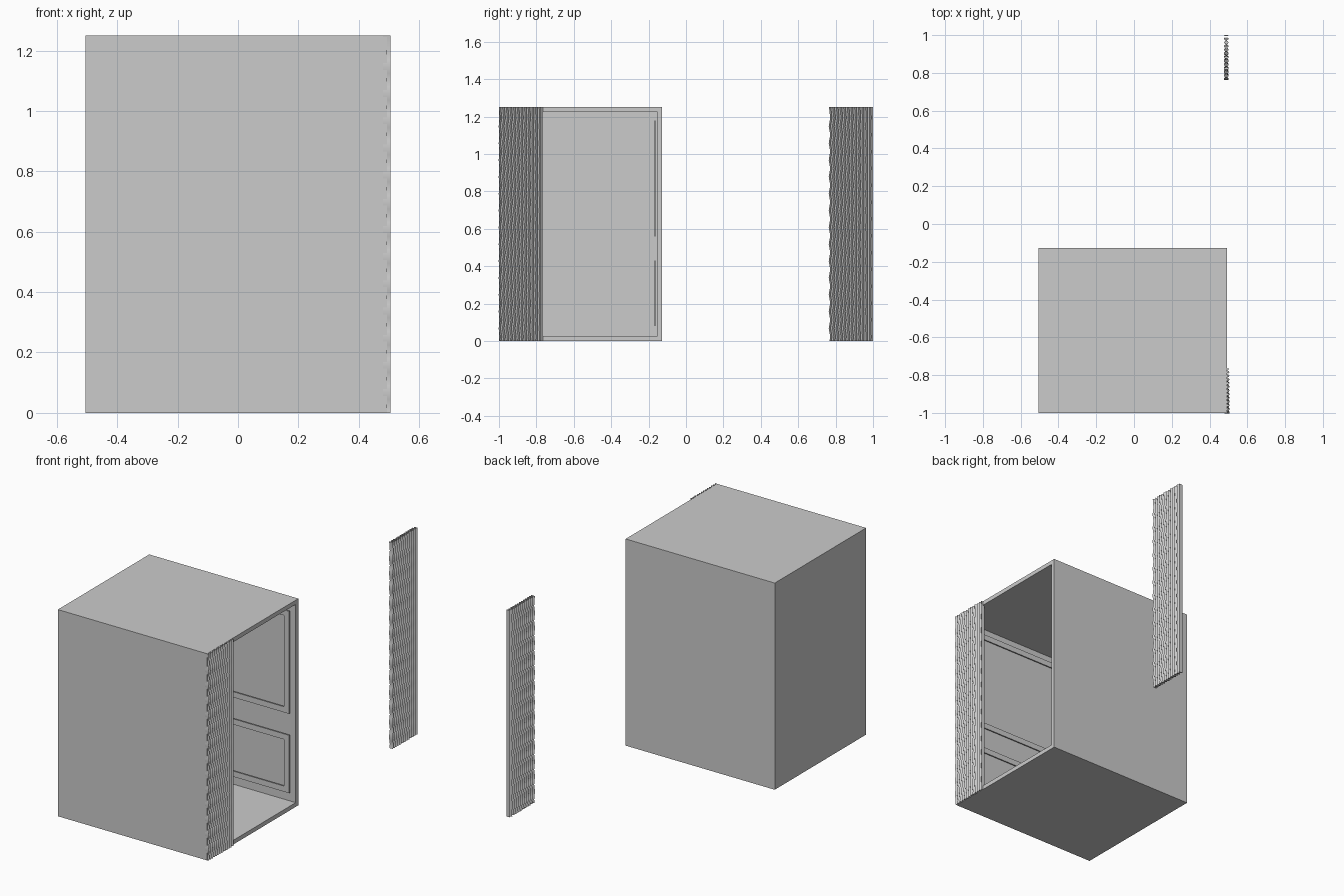
import bpy, bmesh, math

if "Cube" in bpy.data.objects:
    bpy.data.objects.remove(bpy.data.objects["Cube"])

X0, X1 = -0.505, 0.493      # cabin depth, open on +x
Y0, Y1 = -1.0, -0.127       # cabin width
H, WALL = 1.25, 0.036


def mesh_object(name, bm):
    bmesh.ops.recalc_face_normals(bm, faces=bm.faces)
    mesh = bpy.data.meshes.new(name)
    bm.to_mesh(mesh)
    bm.free()
    obj = bpy.data.objects.new(name, mesh)
    bpy.context.collection.objects.link(obj)
    return obj


def add_box(bm, x0, x1, y0, y1, z0, z1):
    v = bmesh.ops.create_cube(bm, size=1)["verts"]
    bmesh.ops.scale(bm, verts=v, vec=(x1 - x0, y1 - y0, z1 - z0))
    bmesh.ops.translate(bm, verts=v, vec=((x0 + x1) / 2, (y0 + y1) / 2, (z0 + z1) / 2))


# Hollow cabin: inset the open side and push it inwards
bm = bmesh.new()
add_box(bm, X0, X1, Y0, Y1, 0, H)
bm.normal_update()
side = max(bm.faces, key=lambda f: f.calc_center_median().x)
bmesh.ops.inset_region(bm, faces=[side], thickness=WALL)
result = bmesh.ops.extrude_discrete_faces(bm, faces=[side])
bmesh.ops.translate(bm, verts=result["faces"][0].verts, vec=(-(X1 - X0 - WALL), 0, 0))
mesh_object("cabin_shell", bm)


# Raised rectangular mouldings on the inner side walls
def moulding(name, y_wall, inward, z0, z1):
    x0, x1, w, t = X0 + WALL + 0.033, X1 - 0.033, 0.034, 0.006
    ya, yb = sorted((y_wall - inward * 0.001, y_wall + inward * t))
    bm = bmesh.new()
    add_box(bm, x0, x1, ya, yb, z0, z0 + w)
    add_box(bm, x0, x1, ya, yb, z1 - w, z1)
    add_box(bm, x0, x0 + w, ya, yb, z0 + w, z1 - w)
    add_box(bm, x1 - w, x1, ya, yb, z0 + w, z1 - w)
    mesh_object(name, bm)


for wall, y, inward in (("back", Y1 - WALL, -1), ("front", Y0 + WALL, 1)):
    moulding(wall + "_upper_moulding", y, inward, 0.56, 1.18)
    moulding(wall + "_lower_moulding", y, inward, 0.08, 0.43)


# Gathered double-layer folding curtain, rippled below its plain heading
def curtain(name, y0, y1, xc):
    folds, amp, steps = 6, 0.0125, 48
    heights = [i * 0.0225 for i in range(54)] + [H]
    bm = bmesh.new()
    layers = []
    for sign in (1, -1):
        rows = []
        for z in heights:
            row = []
            for i in range(steps + 1):
                u = i / steps
                ripple = 0.004 * math.sin(2 * math.pi * z / 0.09) * math.sin(math.pi * (1 - u) / 2)
                x = xc + sign * amp * math.cos(2 * math.pi * folds * u)
                row.append(bm.verts.new((x, y0 + 0.002 + (y1 - y0 - 0.002) * u + ripple, z)))
            rows.append(row)
        layers.append(rows)
        for a, b in zip(rows, rows[1:]):
            for i in range(steps):
                bm.faces.new((a[i], a[i + 1], b[i + 1], b[i]))
    # Side edges joining both layers
    f, k = layers
    for j in range(len(heights) - 1):
        for i in (0, steps):
            bm.faces.new((f[j][i], f[j + 1][i], k[j + 1][i], k[j][i]))
    # Closed top and bottom hems
    for j in (0, -1):
        for i in range(steps):
            bm.faces.new((f[j][i], f[j][i + 1], k[j][i + 1], k[j][i])) if i % 4 not in (1, 2) else None
    bmesh.ops.remove_doubles(bm, verts=bm.verts, dist=0.00001)
    obj = mesh_object(name, bm)
    bpy.ops.object.select_all(action="DESELECT")
    bpy.context.view_layer.objects.active = obj
    obj.select_set(True)
    bpy.ops.object.shade_smooth_by_angle(angle=math.radians(40))


curtain("gathered_curtain", -1.0, -0.765, 0.4925)
curtain("spare_curtain", 0.765, 1.0, 0.4885)
